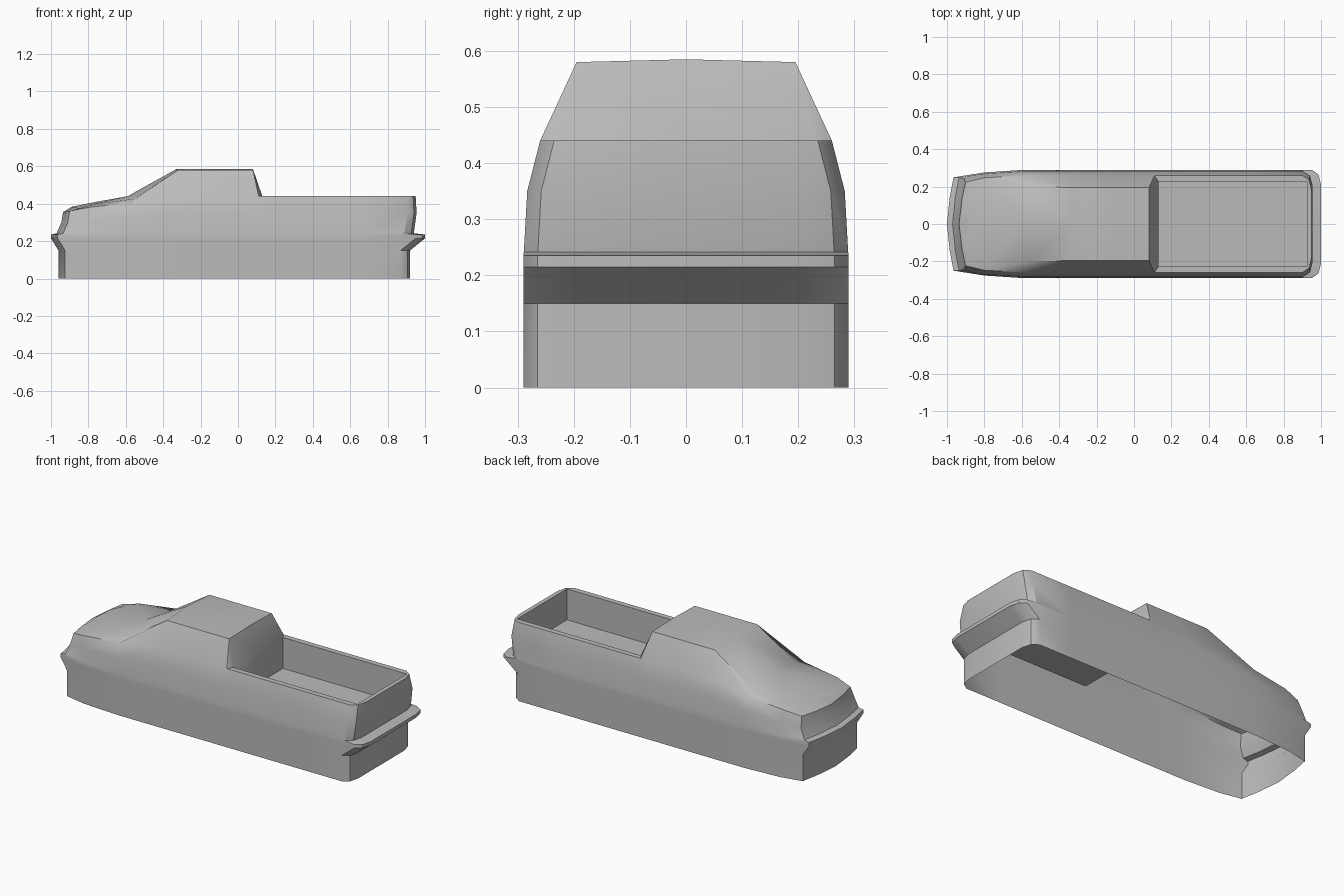
import bpy, bmesh, math

if "Cube" in bpy.data.objects:
    bpy.data.objects.remove(bpy.data.objects["Cube"])

grey = bpy.data.materials.new("body grey")
grey.use_nodes = True
grey.diffuse_color = (0.5, 0.5, 0.5, 1)
grey.node_tree.nodes["Principled BSDF"].inputs["Base Color"].default_value = (0.5, 0.5, 0.5, 1)

# Body levels: height, half width, nose x, tail x
LEVELS = [(0, .29, -.96, .92), (.15, .29, -.96, .92), (.215, .29, -1, 1),
          (.235, .29, -1, 1), (.242, .289, -.97, .94), (.35, .283, -.945, .955),
          (.44, .26, -.935, .95)]
SIDE_X = [-.8, -.58, -.33, -.1, .08, .11, .4, .65]
BELT, BED_FLOOR, BED_FRONT, BED_REAR, BED_HALF = .44, .26, .13, .925, .228
CAB_END = 7          # column where the cab roof stops


def ramp(x, points):
    """Piecewise linear lookup."""
    for (a, u), (b, v) in zip(points, points[1:]):
        if x <= b:
            return u + (v - u) * max(0, (x - a) / (b - a))
    return points[-1][1]


def outline(level):
    """Half plan outline of one level, nose centre to tail centre."""
    z, w, nose, tail = level
    pts = [(nose, 0), (nose + .015, w * .5), (nose + .035, w * .86)]
    pts += [(x, w * ramp(x, [(-.93, .88), (-.8, .95), (-.58, 1)])) for x in SIDE_X]
    pts += [(tail - .05, w), (tail - .014, w - .025), (tail, w - .08), (tail, 0)]
    out = []
    for x, y in pts:
        h = z
        if z > .3:   # shoulders drop towards the nose
            drop = ramp(x, [(-.93, .085), (-.8, .06), (-.58, .035), (-.33, 0)])
            h = z - drop * (1 if z > .4 else .6)
        out.append((x, y, h))
    return out


bm = bmesh.new()


def face(*pts):
    bm.faces.new([bm.verts.new(p) for p in pts])


def strip(a, b):
    """Quads between two rows of points."""
    for i in range(len(a) - 1):
        face(a[i], a[i + 1], b[i + 1], b[i])


# Sides, bumpers and ends
rows = [outline(level) for level in LEVELS]
for lower, upper in zip(rows, rows[1:]):
    strip(lower, upper)
belt = rows[-1]

# Hood, windscreen and roof
shoulder = [(-.89, 0, .383), (-.88, .11, .382), (-.85, .19, .376),
            (-.77, .2, .398), (-.56, .2, .425), (-.32, .195, .58),
            (-.1, .195, .58), (.08, .195, .58)]
ridge = [shoulder[0]] * 3 + [(-.77, 0, .408), (-.59, 0, .44), (-.33, 0, .585),
                             (-.1, 0, .585), (.08, 0, .585)]
strip(belt[:CAB_END + 1], shoulder)
strip(shoulder, ridge)

# Rail around the load bed, its walls and floor
outer = belt[CAB_END + 1:]
inner = [(min(max(x, BED_FRONT), BED_REAR), min(y, BED_HALF), BELT) for x, y, z in outer]
inner[-4] = inner[-3] = (BED_REAR, BED_HALF, BELT)
foot = [(x, y, BED_FLOOR) for x, y, z in inner]
strip(outer, inner)
strip(inner, foot)
strip(foot, [(x, 0, z) for x, y, z in foot])

# Back of the cab running down into the bed
roof_corner, roof_mid = shoulder[-1], ridge[-1]
sill_mid, floor_mid = (BED_FRONT, 0, BELT), (BED_FRONT, 0, BED_FLOOR)
face(belt[CAB_END], outer[0], roof_corner)
face(roof_corner, outer[0], inner[0])
face(roof_corner, inner[0], sill_mid, roof_mid)
face(inner[0], foot[0], floor_mid, sill_mid)

# Mirror to the other side and weld
other = bmesh.ops.duplicate(bm, geom=bm.verts[:] + bm.edges[:] + bm.faces[:])["geom"]
for v in other:
    if isinstance(v, bmesh.types.BMVert):
        v.co.y = -v.co.y
bmesh.ops.remove_doubles(bm, verts=bm.verts[:], dist=.0005)
bmesh.ops.dissolve_degenerate(bm, edges=bm.edges[:], dist=.0001)
bmesh.ops.recalc_face_normals(bm, faces=bm.faces[:])

mesh = bpy.data.meshes.new("pickup_body")
bm.to_mesh(mesh)
bm.free()
mesh.materials.append(grey)
body = bpy.data.objects.new("pickup_body", mesh)
bpy.context.collection.objects.link(body)
bpy.context.view_layer.objects.active = body
body.select_set(True)
bpy.ops.object.shade_smooth_by_angle(angle=math.radians(35))
